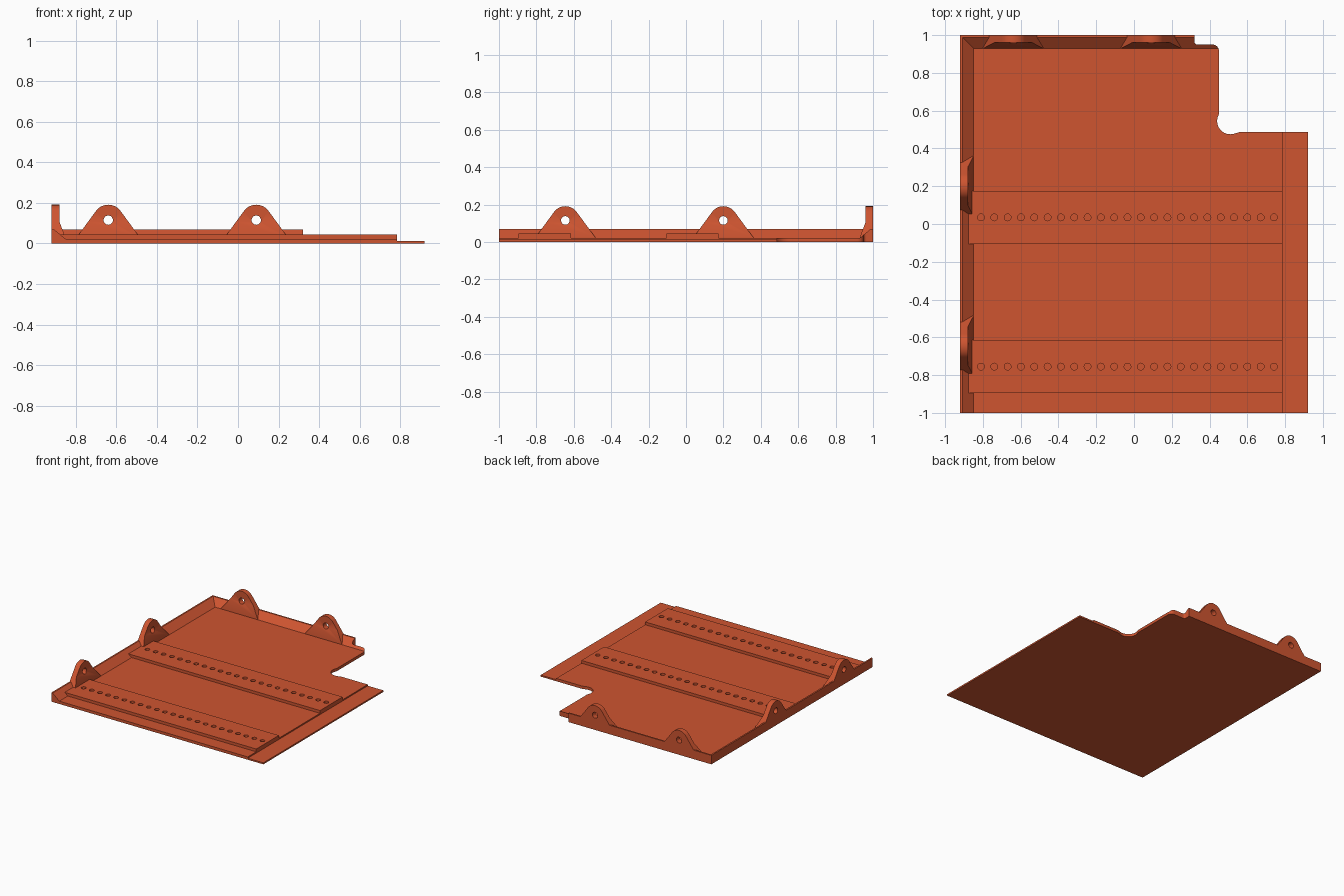
import bpy, bmesh, math

if "Cube" in bpy.data.objects:
    bpy.data.objects.remove(bpy.data.objects["Cube"])

paint = bpy.data.materials.new("burnt_orange")
paint.diffuse_color = (0.62, 0.09, 0.03, 1)
paint.use_nodes = True
paint.node_tree.nodes["Principled BSDF"].inputs["Base Color"].default_value = paint.diffuse_color


def loft(name, rings):
    """Closed solid through rings of matching points, capped at both ends."""
    bm = bmesh.new()
    vs = [[bm.verts.new(p) for p in r] for r in rings]
    n = len(rings[0])
    for a, b in zip(vs, vs[1:]):
        for i in range(n):
            j = (i + 1) % n
            bm.faces.new((a[i], a[j], b[j], b[i]))
    bm.faces.new(vs[0])
    bm.faces.new(vs[-1])
    bmesh.ops.recalc_face_normals(bm, faces=bm.faces)
    me = bpy.data.meshes.new(name)
    bm.to_mesh(me)
    bm.free()
    me.materials.append(paint)
    ob = bpy.data.objects.new(name, me)
    bpy.context.collection.objects.link(ob)
    return ob


def plate(name, outline, z0, z1):
    return loft(name, [[(x, y, z) for x, y in outline] for z in (z0, z1)])


def rect(x0, x1, y0, y1):
    return [(x0, y0), (x1, y0), (x1, y1), (x0, y1)]


def arc(cx, cy, r, a0, a1, n):
    return [(cx + r * math.cos(math.radians(a0 + (a1 - a0) * i / n)),
             cy + r * math.sin(math.radians(a0 + (a1 - a0) * i / n)))
            for i in range(n + 1)]


def activate(ob):
    bpy.ops.object.select_all(action='DESELECT')
    ob.select_set(True)
    bpy.context.view_layer.objects.active = ob


def cut(ob, cutter):
    mod = ob.modifiers.new("cut", 'BOOLEAN')
    mod.operation, mod.solver, mod.object = 'DIFFERENCE', 'EXACT', cutter
    activate(ob)
    bpy.ops.object.modifier_apply(modifier=mod.name)
    bpy.data.objects.remove(cutter)


def smooth(ob):
    activate(ob)
    bpy.ops.object.shade_smooth_by_angle(angle=math.radians(30))


FLOOR, RIB, RIM = 0.022, 0.044, 0.07

# Corner notch edge with rounded corners and a round relief
notch = ([(0.32, 1.0)] + arc(0.335, 0.965, 0.015, 180, 270, 4)
         + arc(0.415, 0.915, 0.035, 90, 0, 8)
         + arc(0.51, 0.545, 0.07, 150, 290, 16) + [(0.56, 0.487)])

# Floor and thin side flange
floor = plate("floor", [(-0.92, -1), (0.785, -1), (0.785, 0.487)]
              + notch[::-1] + [(-0.92, 1)], 0, FLOOR)
smooth(floor)
plate("side_flange", rect(0.785, 0.92, -1, 0.487), 0, 0.012)

# Sloped rim along left and back, mitred at the corner
section = [(0, FLOOR), (0, RIM), (0.012, RIM), (0.07, FLOOR)]
rim = loft("rim", [[(-0.92 + d, -1, z) for d, z in section],
                   [(-0.92 + d, 1 - d, z) for d, z in section],
                   [(0.5, 1 - d, z) for d, z in section]])
cut(rim, plate("notch_cutter", notch + [(1.1, 0.487), (1.1, 1.1), (0.32, 1.1)],
               -0.1, 0.3))
smooth(rim)

# Raised cross ribs with a row of holes
for i, y0 in enumerate((-0.895, -0.105)):
    rib = plate(f"rib_{i + 1}", rect(-0.88, 0.785, y0, y0 + 0.28), FLOOR, RIB)
    for k in range(23):
        hole = arc(-0.81 + k * 0.0705, y0 + 0.14, 0.018, 0, 337.5, 15)
        cut(rib, plate("hole_cutter", hole, 0, 0.1))
    smooth(rib)

# Rounded lugs with a flared foot and a pin hole
outline = ([(0.162, FLOOR)] + arc(0, 0.116, 0.075, 35, 145, 16)
           + [(-0.162, FLOOR)])
flare = [(0.04, 0.3), (0.04, 0.105), (0.072, FLOOR), (0.072, 0.0),
         (0.1, 0.0), (0.1, 0.3)]


def lug(name, place):
    ob = loft(name, [[place(u, d, z) for u, z in outline] for d in (0, 0.07)])
    cut(ob, loft("flare_cutter",
                 [[place(u, d, z) for d, z in flare] for u in (-0.3, 0.3)]))
    pin = arc(0, 0.115, 0.023, 0, 345, 23)
    cut(ob, loft("pin_cutter",
                 [[place(u, d, z) for u, z in pin] for d in (-0.1, 0.2)]))
    smooth(ob)


for i, c in enumerate((-0.64, 0.09)):
    lug(f"back_lug_{i + 1}", lambda u, d, z: (c + u, 1 - d, z))
for i, c in enumerate((-0.645, 0.2)):
    lug(f"left_lug_{i + 1}", lambda u, d, z: (-0.92 + d, c + u, z))
